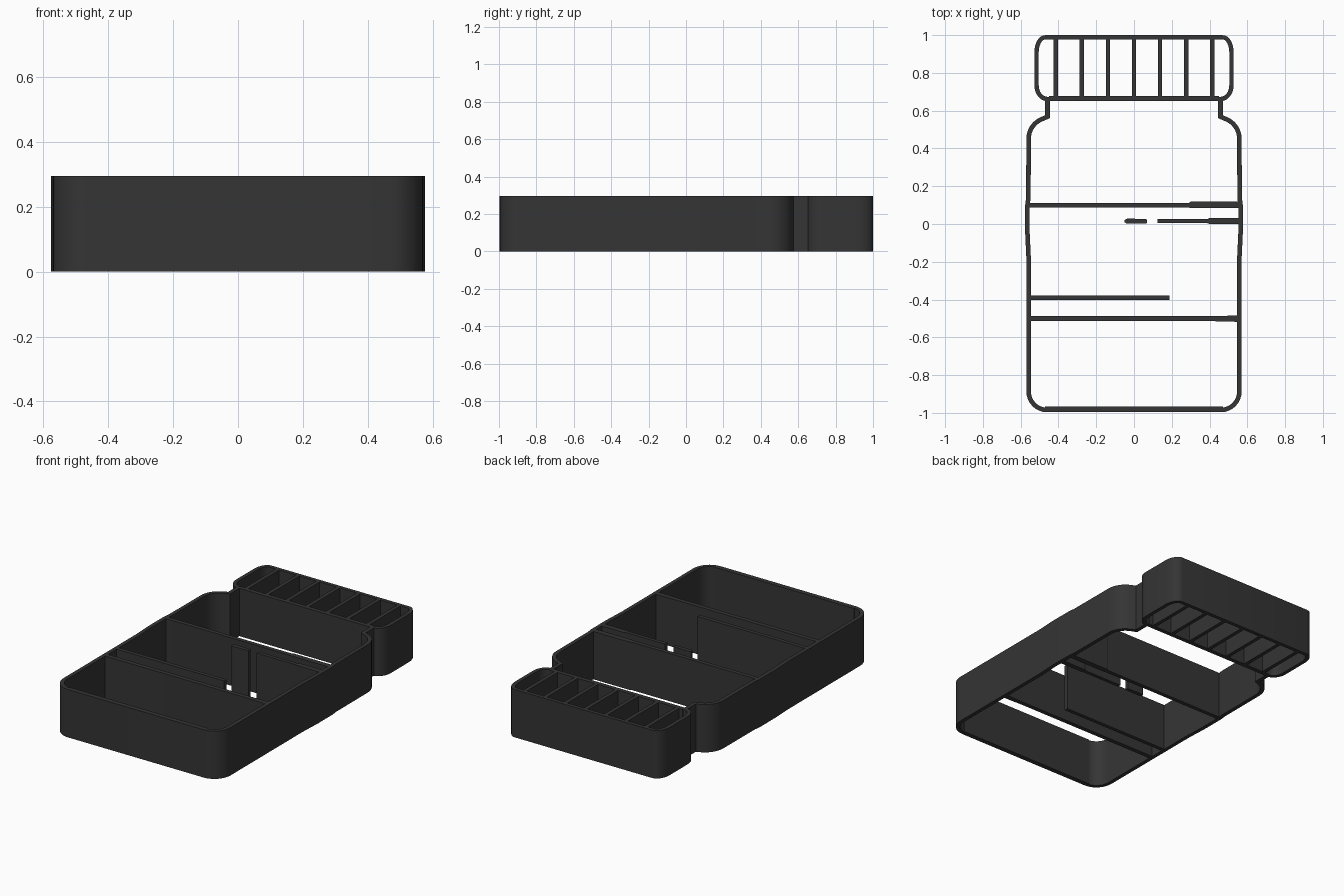
import bpy, bmesh, math
from mathutils import Vector

if "Cube" in bpy.data.objects:
    bpy.data.objects.remove(bpy.data.objects["Cube"])

H = 0.295  # height of every wall

mat = bpy.data.materials.new("dark_plastic")
mat.diffuse_color = (0.035, 0.035, 0.035, 1)
mat.use_nodes = True
mat.node_tree.nodes["Principled BSDF"].inputs["Base Color"].default_value = mat.diffuse_color


def strip(name, left, right, closed=False):
    """Upright wall of height H between two plan outlines of equal length."""
    bm = bmesh.new()
    rings = [[bm.verts.new((p[0], p[1], z)) for p, z in
              ((a, 0), (b, 0), (b, H), (a, H))] for a, b in zip(left, right)]
    n = len(rings)
    for i in range(n if closed else n - 1):
        r, s = rings[i], rings[(i + 1) % n]
        for k in range(4):
            m = (k + 1) % 4
            bm.faces.new((r[k], r[m], s[m], s[k]))
    if not closed:
        bm.faces.new(rings[0])
        bm.faces.new(rings[-1][::-1])
    bmesh.ops.recalc_face_normals(bm, faces=bm.faces)
    me = bpy.data.meshes.new(name)
    bm.to_mesh(me)
    bm.free()
    me.materials.append(mat)
    ob = bpy.data.objects.new(name, me)
    bpy.context.collection.objects.link(ob)
    bpy.context.view_layer.objects.active = ob
    ob.select_set(True)
    bpy.ops.object.shade_smooth_by_angle(angle=math.radians(30))
    ob.select_set(False)


def wall(name, pts, t, closed=False):
    """Wall of thickness t following a centre line with mitred corners."""
    pts = [Vector(p) for p in pts]
    n, left, right = len(pts), [], []
    for i, p in enumerate(pts):
        a = (p - pts[i - 1]) if (closed or i > 0) else pts[1] - p
        b = (pts[(i + 1) % n] - p) if (closed or i < n - 1) else a
        a, b = a.normalized(), b.normalized()
        na, nb = Vector((-a.y, a.x)), Vector((-b.y, b.x))
        m = (na + nb) / (1 + na.dot(nb)) * t / 2
        left.append(p + m)
        right.append(p - m)
    strip(name, left, right, closed)


def bar(name, rows):
    """Cross bar from (x, y_low, y_high) stations."""
    strip(name, [(x, lo) for x, lo, hi in rows], [(x, hi) for x, lo, hi in rows])


def arc(cx, cy, rx, ry, a0, a1, n=8):
    return [(cx + rx * math.cos(math.radians(a0 + (a1 - a0) * i / n)),
             cy + ry * math.sin(math.radians(a0 + (a1 - a0) * i / n)))
            for i in range(n + 1)]


def mirrored(half):
    return half + [(-x, y) for x, y in reversed(half)]


# bottle body: neck, shoulder, slightly bulged side, rounded base
half = [(0.458, 0.655), (0.458, 0.568)]
half += arc(0.448, 0.45, 0.110, 0.113, 70, 0)
half += [(0.559, 0.14), (0.564, 0.10), (0.564, -0.05), (0.558, -0.18)]
half += arc(0.463, -0.885, 0.095, 0.099, 0, -90)
wall("bottle_body", mirrored(half), 0.024)
bar("bottle_base_thickening", [(-0.47, -0.98, -0.966), (0.47, -0.98, -0.966)])

# cap rim
half = arc(0.47, 0.91, 0.046, 0.078, 90, 0) + arc(0.46, 0.735, 0.056, 0.073, 0, -90)
wall("cap_rim", mirrored(half), 0.023, closed=True)
bar("cap_base_thickening", [(-0.45, 0.665, 0.677), (0.45, 0.665, 0.677)])

# cap ribs
for i in range(-3, 4):
    wall(f"cap_rib_{i + 4}", [(i * 0.138, 0.672), (i * 0.138, 0.982)], 0.023)

# label edges and inner dividers
bar("label_top_edge", [(-0.555, 0.087, 0.112), (0.29, 0.087, 0.112),
                       (0.30, 0.085, 0.118), (0.558, 0.085, 0.118)])
bar("label_bottom_edge", [(-0.552, -0.514, -0.487), (0.40, -0.514, -0.487),
                          (0.552, -0.518, -0.485)])
bar("divider_right", [(0.125, 0.004, 0.026), (0.39, 0.004, 0.026),
                      (0.40, 0.000, 0.032), (0.558, 0.000, 0.032)])
bar("divider_short", [(-0.049, 0.009, 0.021), (-0.038, 0.002, 0.028),
                      (0.0, 0.002, 0.028), (0.068, 0.004, 0.025)])
bar("divider_left", [(-0.552, -0.402, -0.378), (0.187, -0.402, -0.378)])
